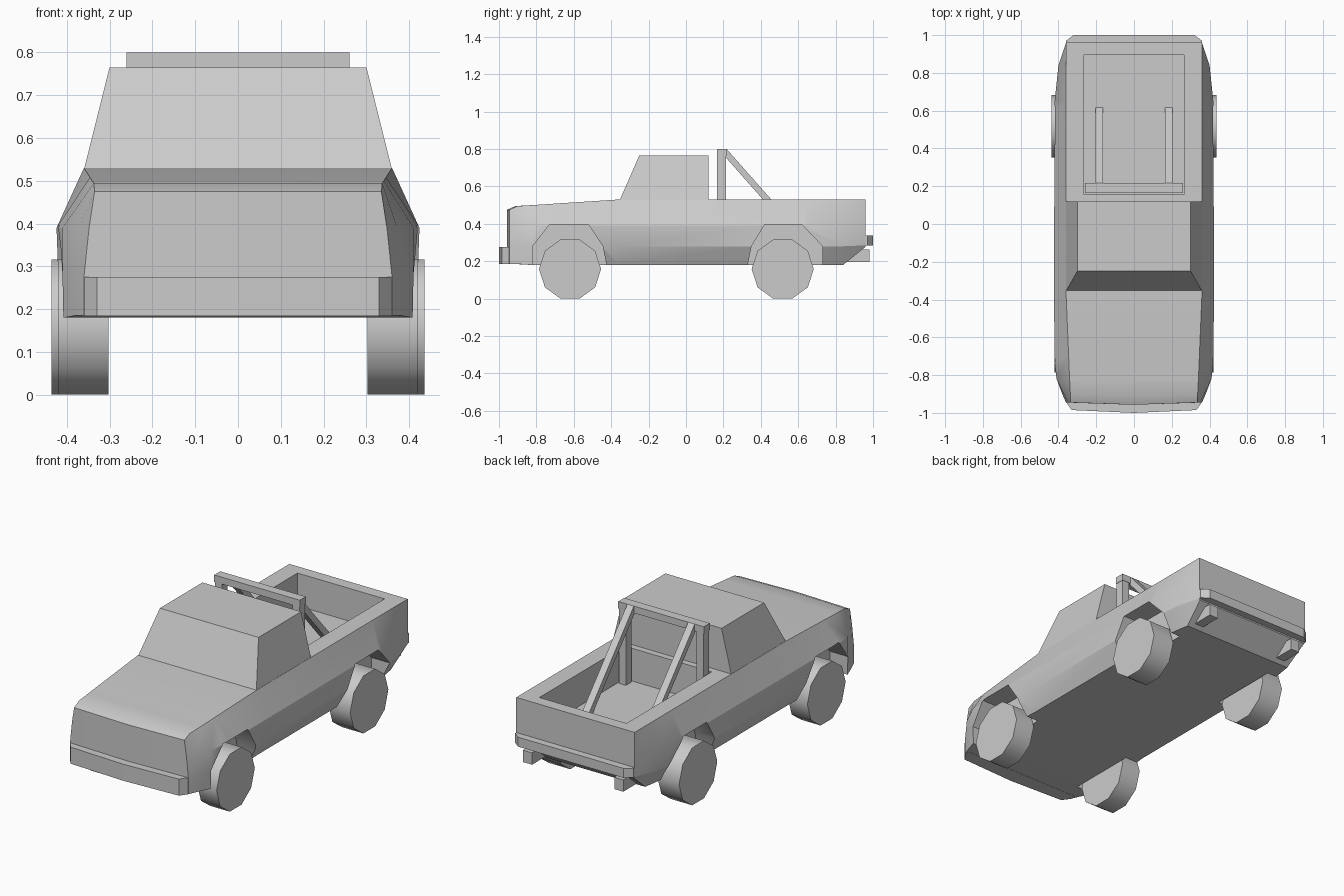
import bpy, bmesh, math
from mathutils import Vector

if "Cube" in bpy.data.objects:
    bpy.data.objects.remove(bpy.data.objects["Cube"])


def mesh_object(name, verts, faces, smooth=None):
    bm = bmesh.new()
    vs = [bm.verts.new(v) for v in verts]
    for f in faces:
        bm.faces.new([vs[i] for i in f])
    bmesh.ops.recalc_face_normals(bm, faces=bm.faces)
    me = bpy.data.meshes.new(name)
    bm.to_mesh(me)
    bm.free()
    ob = bpy.data.objects.new(name, me)
    bpy.context.collection.objects.link(ob)
    if smooth:
        smooth_by(ob, smooth)
    return ob


def activate(ob):
    bpy.ops.object.select_all(action='DESELECT')
    ob.select_set(True)
    bpy.context.view_layer.objects.active = ob


def smooth_by(ob, degrees):
    activate(ob)
    bpy.ops.object.shade_smooth_by_angle(angle=math.radians(degrees))


def prism(name, outline, axis, lo, hi, smooth=None):
    """Extrude a 2D outline along x (outline is y,z) or z (outline is x,y)."""
    n = len(outline)
    verts = []
    for e in (lo, hi):
        verts += [(e, a, b) if axis == 'x' else (a, b, e) for a, b in outline]
    faces = [range(n), range(n, 2 * n)]
    faces += [(i, (i + 1) % n, n + (i + 1) % n, n + i) for i in range(n)]
    return mesh_object(name, verts, faces, smooth)


def box(name, x0, x1, y0, y1, z0, z1):
    return prism(name, [(x0, y0), (x1, y0), (x1, y1), (x0, y1)], 'z', z0, z1)


# Body: half sections lofted front to back
# y, centre bulge, then (x, z) of underside, sill, belt and top edge
sections = [
    (-0.945, 0.012, (.36, .185), (.36, .275), (.348, .39), (.335, .475)),
    (-0.90, 0.012, (.38, .185), (.38, .28), (.372, .39), (.337, .495)),
    (-0.82, 0, (.408, .18), (.41, .28), (.41, .39), (.341, .50)),
    (-0.70, 0, (.39, .18), (.42, .28), (.424, .39), (.346, .508)),
    (-0.36, 0, (.37, .18), (.42, .28), (.424, .39), (.36, .53)),
    (0.65, 0, (.37, .18), (.42, .28), (.42, .39), (.36, .53)),
    (0.84, 0, (.34, .18), (.40, .28), (.40, .39), (.36, .53)),
    (0.96, 0, (.355, .277), (.36, .285), (.36, .39), (.36, .53)),
]
verts, faces = [], []
for y, bulge, *pts in sections:
    verts.append((0, y - bulge, pts[0][1]))
    verts += [(x, y, z) for x, z in pts]
    verts.append((0, y - bulge, pts[-1][1]))
    verts += [(-x, y, z) for x, z in reversed(pts)]
n = 10
for s in range(len(sections) - 1):
    for i in range(n):
        j = (i + 1) % n
        faces.append((s * n + i, s * n + j, (s + 1) * n + j, (s + 1) * n + i))
for base in (0, (len(sections) - 1) * n):
    faces.append([base + i for i in range(6)])
    faces.append([base + i for i in (5, 6, 7, 8, 9, 0)])
body = mesh_object("body", verts, faces)

# Wheel arches and cargo bed cut out of the body
front_arch = [(-.82, .1), (-.82, .28), (-.73, .395), (-.52, .395),
              (-.445, .28), (-.425, .18), (-.425, .1)]
rear_arch = [(.33, .1), (.33, .18), (.35, .28), (.42, .395),
             (.62, .395), (.73, .28), (.73, .1)]
cutters = [box("bed_cutter", -.265, .265, .155, .895, .35, .7)]
for arch in (front_arch, rear_arch):
    for lo, hi in ((-.6, -.30), (.30, .6)):
        cutters.append(prism("arch_cutter", arch, 'x', lo, hi))
for c in cutters:
    c.hide_render = True
    mod = body.modifiers.new("cut", 'BOOLEAN')
    mod.operation = 'DIFFERENCE'
    mod.solver = 'EXACT'
    mod.object = c
    activate(body)
    bpy.ops.object.modifier_apply(modifier=mod.name)
    bpy.data.objects.remove(c)
smooth_by(body, 25)

# Cab: side profile narrowing towards the roof
cab = prism("cab", [(-.355, .525), (-.25, .765), (.12, .765), (.12, .525)],
            'x', -.36, .36)
for v in cab.data.vertices:
    if v.co.z > .7:
        v.co.x *= .30 / .36

# Bumpers
prism("front_bumper", [(0, -1), (.33, -.985), (.362, -.94), (.362, -.91),
                       (-.362, -.91), (-.362, -.94), (-.33, -.985)],
      'z', .184, .275)
prism("rear_bumper", [(-.36, .95), (.36, .95), (.36, .97), (.32, 1),
                      (-.32, 1), (-.36, .97)], 'z', .285, .337)

# Roll bar and tow blocks
box("roll_bar_top", -.26, .26, .165, .217, .762, .80)
for s in (-1, 1):
    xs = sorted((s * .215, s * .258))
    box("roll_bar_post", *xs, .167, .215, .345, .77)
    xs = sorted((s * .165, s * .205))
    prism("roll_bar_brace", [(.21, .80), (.217, .80), (.62, .345),
                             (.575, .345), (.21, .758)], 'x', *xs)
    xs = sorted((s * .25, s * .305))
    box("tow_block", *xs, .85, .98, .197, .262)

# Wheels: ten-sided
R = .166
for name, yc, outer in (("front_wheel", -.62, .42), ("rear_wheel", .517, .436)):
    ring = [(yc + R * math.cos(math.radians(36 * i)),
             .158 + R * math.sin(math.radians(36 * i))) for i in range(10)]
    for s in (-1, 1):
        prism(name, ring, 'x', *sorted((s * (outer - .13 if outer > .43 else .303),
                                        s * outer)), smooth=40)
